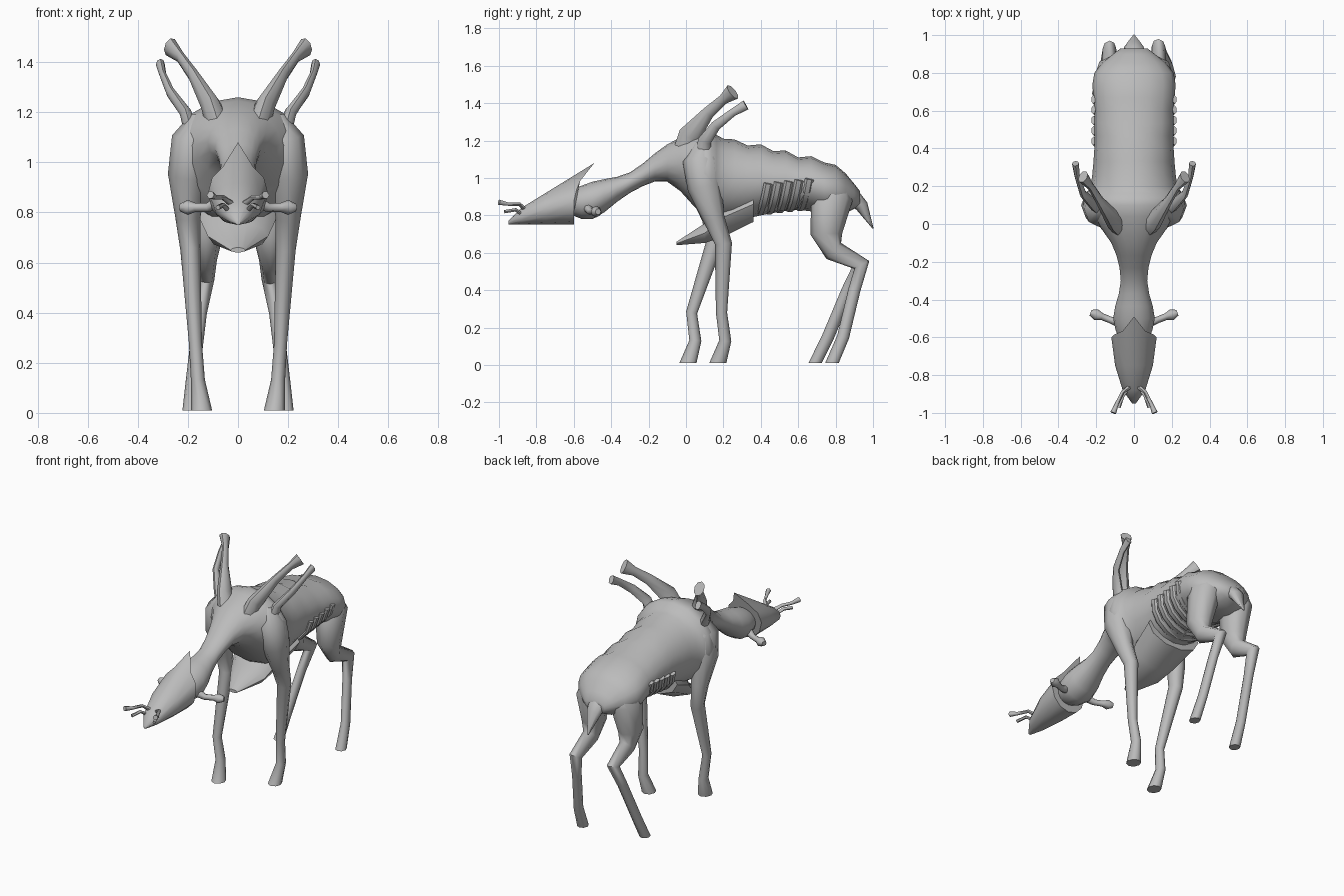
import bpy, bmesh, math
from mathutils import Vector

cube = bpy.data.objects.get("Cube")
if cube:
    bpy.data.objects.remove(cube, do_unlink=True)

shade = 0.5
colour = (shade, shade, shade, 1)
grey = bpy.data.materials.new("plain_grey")
grey.use_nodes = True
grey.diffuse_color = colour
grey.node_tree.nodes["Principled BSDF"].inputs["Base Color"].default_value = colour

ACROSS = Vector((1, 0, 0))
ALONG = Vector((0, 1, 0))


def loft(name, rings, sides=8, reference=ACROSS, axis=None, angle=60, finish=None):
    """Skin elliptical rings given as (x, y, z, radius along reference, other radius)."""
    bm = bmesh.new()
    centres = [Vector(ring[:3]) for ring in rings]
    loops = []
    for i, (centre, ring) in enumerate(zip(centres, rings)):
        before = centres[max(i - 1, 0)]
        after = centres[min(i + 1, len(rings) - 1)]
        tangent = axis or (after - before).normalized()
        side = (reference - tangent * reference.dot(tangent)).normalized()
        other = side.cross(tangent)
        wide, deep = ring[3:]
        loop = []
        for k in range(sides):
            turn = math.tau * k / sides
            offset = side * wide * math.cos(turn) + other * deep * math.sin(turn)
            loop.append(bm.verts.new(centre + offset))
        loops.append(loop)
    if finish:
        finish(loops[-1])
    for lower, upper in zip(loops, loops[1:]):
        for k in range(sides):
            j = (k + 1) % sides
            bm.faces.new((lower[k], lower[j], upper[j], upper[k]))
    bm.faces.new(loops[0])
    bm.faces.new(loops[-1])
    bmesh.ops.recalc_face_normals(bm, faces=bm.faces)

    mesh = bpy.data.meshes.new(name)
    bm.to_mesh(mesh)
    bm.free()
    mesh.materials.append(grey)
    obj = bpy.data.objects.new(name, mesh)
    bpy.context.collection.objects.link(obj)
    bpy.ops.object.select_all(action="DESELECT")
    obj.select_set(True)
    bpy.context.view_layer.objects.active = obj
    bpy.ops.object.shade_smooth_by_angle(angle=math.radians(angle))


def upright(rows):
    """Turn (y, top, bottom, half width) rows into rings facing along the body."""
    return [(0, y, (top + bottom) / 2, width, (top - bottom) / 2)
            for y, top, bottom, width in rows]


def limb(path, depth=1):
    """Give each (x, y, z, radius) point a second radius in a fixed proportion."""
    return [(*point, point[-1] * depth) for point in path]


def smooth_rows(rows, steps=3):
    """Add rows between the given ones along a flowing curve."""
    result = []
    for i in range(len(rows) - 1):
        a, b, c, d = (rows[min(max(i + k, 0), len(rows) - 1)] for k in (-1, 0, 1, 2))
        for step in range(steps):
            t = step / steps
            result.append(tuple(
                q + t / 2 * (r - p + t * (2 * p - 5 * q + 4 * r - s + t * (3 * (q - r) + s - p)))
                for p, q, r, s in zip(a, b, c, d)))
    return result + [rows[-1]]


def mirrored(rings):
    return [(-x, *rest) for x, *rest in rings]


def pair(name, rings, **options):
    loft("left_" + name, rings, **options)
    loft("right_" + name, mirrored(rings), **options)


# Head, neck and torso in one skin
torso = smooth_rows([
    (-.65, .92, .82, .06),
    (-.5, .98, .78, .11),
    (-.3, 1.03, .92, .07),
    (-.1, 1.18, .98, .12),
    (.1, 1.26, .79, .27),
    (.2, 1.21, .76, .23),
    (.4, 1.17, .8, .21),
    (.6, 1.12, .83, .21),
    (.8, 1.07, .8, .21),
    (.93, .93, .85, .07),
])
# Every other row of the back is raised into a knobbly spine
spine = []
for i, (y, top, bottom, width) in enumerate(torso):
    bump = .01 * (-1) ** i if .2 < y < .8 else 0
    spine.append((y, top + bump, bottom, width))
loft("body", upright(spine), sides=16, axis=ALONG)

# Breastplate with a forward point
loft("breastplate", upright([
    (-.05, .66, .64, .03),
    (.1, .76, .65, .12),
    (.2, .9, .68, .16),
    (.36, .96, .76, .19),
]), sides=10, axis=ALONG, angle=50)

# Tail
loft("tail", limb([
    (0, .8, .93, .06),
    (0, .88, .91, .07),
    (0, .94, .85, .05),
    (0, 1, .73, .004),
], depth=.7))


# Helmet with its rear edge swept back to a crest
def raise_crest(loop):
    for vert in loop:
        vert.co.y += max(0, vert.co.z - .9) * .4
    peak = max(loop, key=lambda vert: vert.co.z)
    peak.co = (0, -.49, 1.08)


loft("helmet", upright([
    (-.95, .77, .75, .01),
    (-.88, .84, .75, .06),
    (-.75, .92, .75, .1),
    (-.6, 1, .75, .12),
]), sides=12, axis=ALONG, finish=raise_crest)

# Cheek arms with knobbed ends
pair("cheek_arm", limb([
    (.06, -.53, .85, .03),
    (.12, -.51, .82, .018),
    (.17, -.49, .82, .018),
    (.2, -.48, .82, .03),
    (.23, -.47, .82, .016),
]), reference=ALONG)

# Forked feelers on the snout
pair("feeler", limb([
    (.02, -.86, .83, .014),
    (.06, -.89, .86, .01),
    (.09, -.95, .86, .01),
    (.11, -1, .87, .016),
]), sides=6)
pair("feeler_fork", limb([
    (.03, -.87, .8, .01),
    (.06, -.91, .83, .01),
    (.08, -.97, .82, .01),
]), sides=6)

# Shoulder horns: a large blade and a smaller one behind it
pair("large_horn", limb([
    (.07, 0, 1.12, .05),
    (.11, .02, 1.23, .04),
    (.18, .12, 1.35, .022),
    (.23, .2, 1.42, .018),
    (.27, .25, 1.46, .03),
], depth=1.5))
pair("small_horn", limb([
    (.18, .09, 1.1, .03),
    (.21, .1, 1.2, .024),
    (.27, .16, 1.28, .018),
    (.3, .25, 1.35, .014),
    (.31, .32, 1.39, .018),
], depth=1.5))

# Slanted flat ribs along the flanks, wrapping under the belly
for i in range(5):
    back = .4 + .055 * i
    rib = []
    for step in range(5):
        t = step / 4
        swing = t * math.pi / 2
        rib.append((.205 * math.cos(swing) + .01, back + .04 - .05 * t,
                    .97 - .16 * math.sin(swing) + .006 * i, .024))
    pair(f"rib_{i + 1}", limb(rib, depth=.5), sides=6, reference=ALONG, angle=30)

# Legs in mid stride: the right ones swing further forward towards the foot
front_leg = limb([
    (.15, .09, 1.18, .04),
    (.18, .08, 1.09, .085),
    (.2, .1, .95, .08),
    (.2, .15, .78, .05),
    (.19, .2, .65, .04),
    (.17, .19, .28, .026),
    (.16, .21, .13, .028),
    (.145, .17, .01, .042),
], depth=1.15)
hind_leg = limb([
    (.09, .81, .98, .05),
    (.12, .78, .9, .09),
    (.13, .75, .7, .068),
    (.13, .79, .61, .046),
    (.13, .94, .535, .036),
    (.15, .9, .4, .026),
    (.18, .84, .15, .026),
    (.19, .78, .02, .032),
], depth=1.25)


def flatten_foot(loop):
    for vert in loop:
        vert.co.z = .01


for name, leg, hip, stride in (("front_leg", front_leg, .8, .16),
                               ("hind_leg", hind_leg, .6, .09)):
    swung = []
    for x, y, z, wide, deep in leg:
        drop = min(1, max(0, hip - z) * 2)
        swung.append((x, y - stride * drop, z, wide, deep))
    loft("left_" + name, leg, finish=flatten_foot)
    loft("right_" + name, mirrored(swung), finish=flatten_foot)
